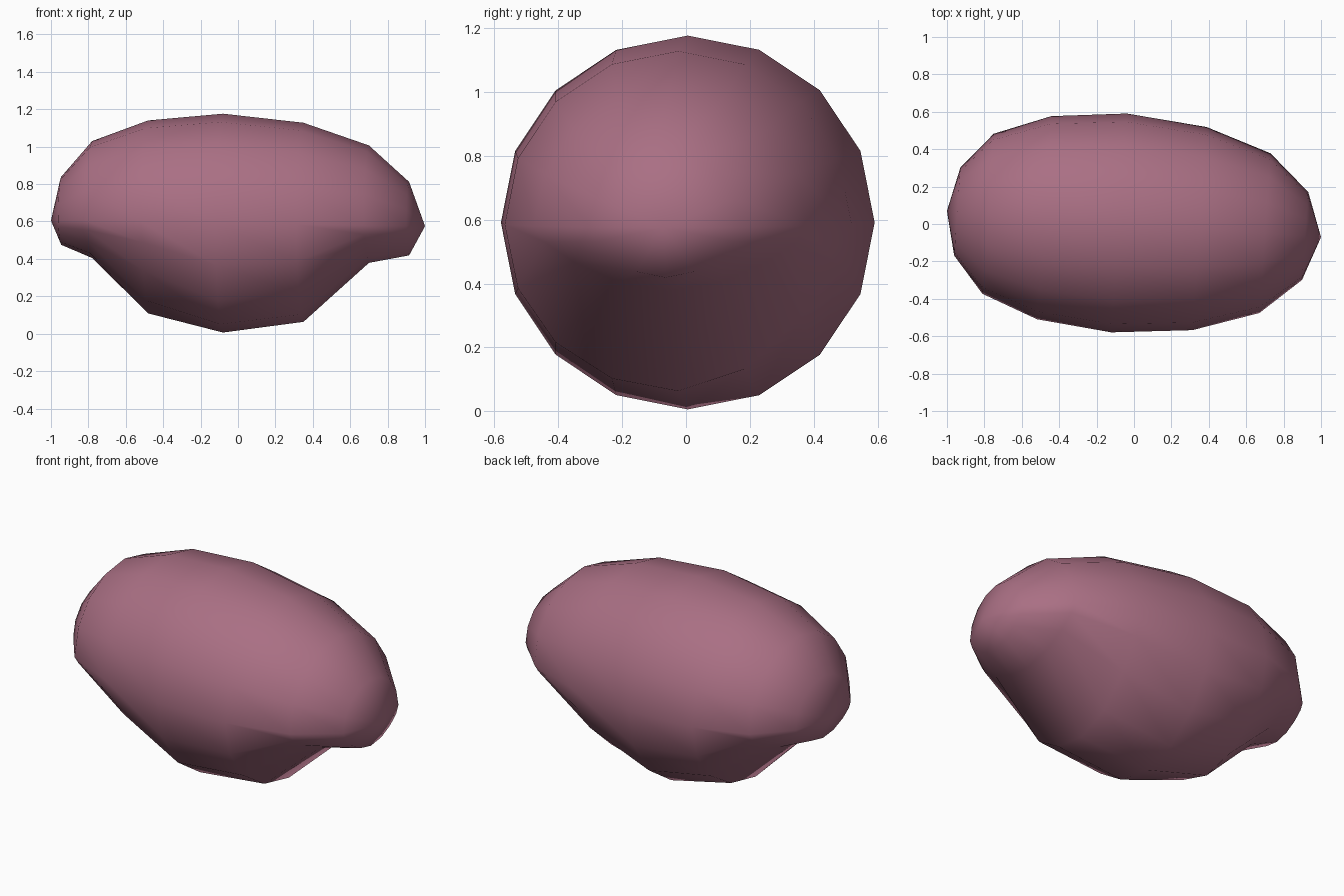
import bpy, bmesh, math

if "Cube" in bpy.data.objects:
    bpy.data.objects.remove(bpy.data.objects["Cube"])

SEG = 16
# ring stations along the long axis: x, radius, underside depth factor, extra side scoop
RINGS = [
    (-0.945, 0.235, 0.55, 0.20), (-0.78, 0.428, 0.46, 0.20), (-0.48, 0.543, 0.90, 0.45),
    (-0.08, 0.585, 1.00, 0.00),
    (0.35, 0.543, 0.96, 0.40), (0.70, 0.427, 0.47, 0.20), (0.915, 0.235, 0.67, 0.20),
]

def centre(x):
    # slightly yawed and tilted long axis
    return x, -0.07 * x, 0.59 - 0.015 * x

def ring_point(x, r, depth, scoop, a):
    cx, cy, cz = centre(x)
    dy, dz = r * math.cos(a), r * math.sin(a)
    if dz < -1e-6:
        k = depth
        inner = abs(x) < 0.6
        # the inner scoops twist to opposite sides at the two ends
        if not inner or dy * x > 0:
            k -= scoop * math.cos(a) ** 2
        dz *= k
    return cx + 0.07 * dy, cy + dy, cz + dz

bm = bmesh.new()
loops = [[bm.verts.new(ring_point(*ring, 2 * math.pi * i / SEG)) for i in range(SEG)]
         for ring in RINGS]
ends = [bm.verts.new(centre(-1)), bm.verts.new(centre(1))]

# skin between rings, then close both tips
for a, b in zip(loops, loops[1:]):
    for i in range(SEG):
        j = (i + 1) % SEG
        bm.faces.new((a[i], a[j], b[j], b[i]))
for tip, loop in zip(ends, (loops[0], loops[-1])):
    for i in range(SEG):
        bm.faces.new((tip, loop[i], loop[(i + 1) % SEG]))
bmesh.ops.recalc_face_normals(bm, faces=bm.faces)
for f in bm.faces:
    f.smooth = True

mesh = bpy.data.meshes.new("scooped_pebble")
bm.to_mesh(mesh)
bm.free()
body = bpy.data.objects.new("scooped_pebble", mesh)
bpy.context.collection.objects.link(body)

# dusty rose colour
mat = bpy.data.materials.new("dusty_rose")
mat.diffuse_color = (0.40, 0.16, 0.23, 1)
mat.use_nodes = True
mat.node_tree.nodes["Principled BSDF"].inputs["Base Color"].default_value = mat.diffuse_color
mesh.materials.append(mat)
